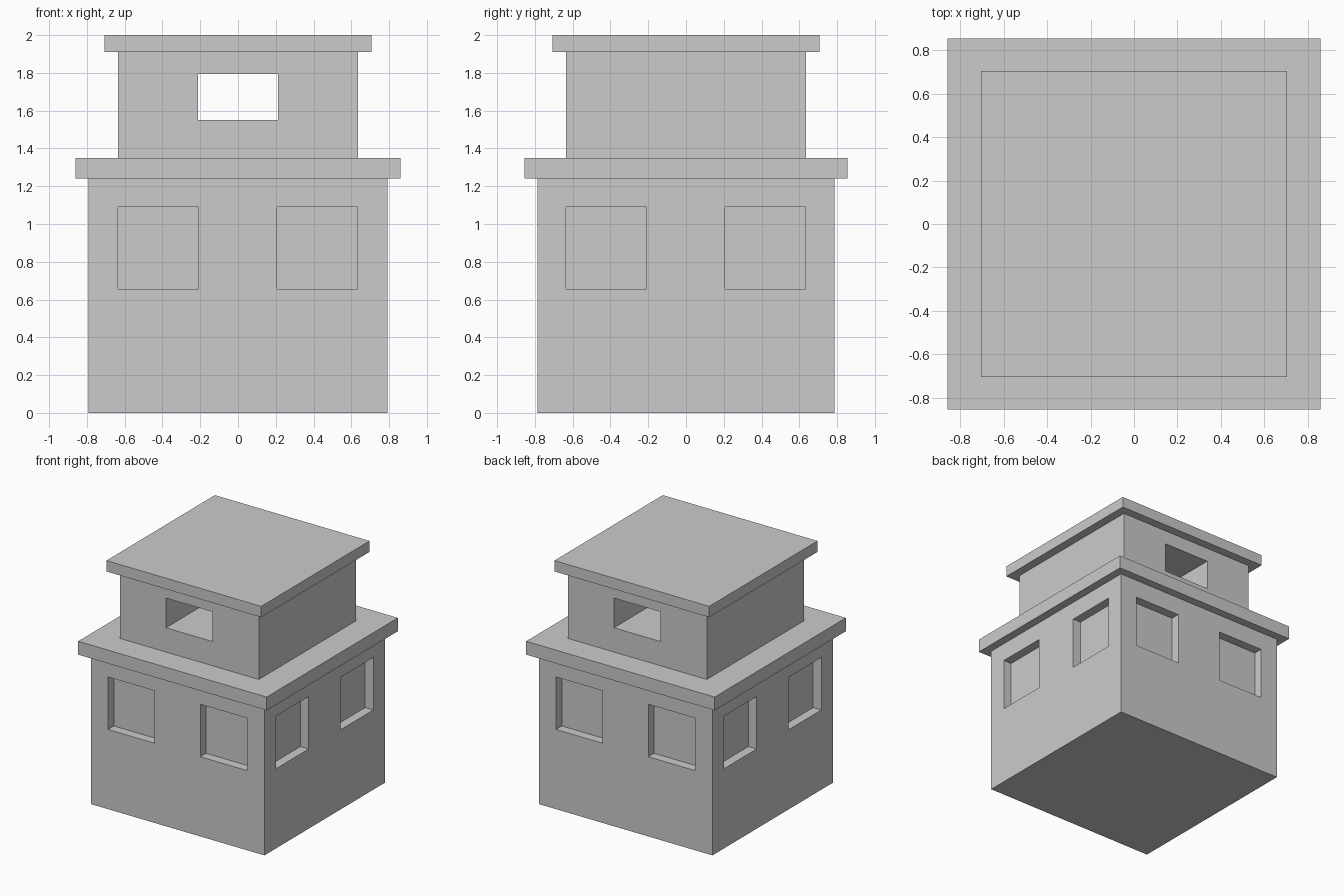
import bpy
from math import pi
from mathutils import Matrix

if "Cube" in bpy.data.objects:
    bpy.data.objects.remove(bpy.data.objects["Cube"])


def box(name, x, y, z):
    """Box from (min, max) ranges on each axis."""
    bpy.ops.mesh.primitive_cube_add(size=1)
    ob = bpy.context.object
    ob.name = name
    centre = [(r[0] + r[1]) / 2 for r in (x, y, z)]
    size = [r[1] - r[0] for r in (x, y, z)]
    ob.data.transform(Matrix.Translation(centre) @ Matrix.Diagonal((*size, 1)))
    return ob


def cut(target, cutter):
    """Subtract the cutter from the target, then remove it."""
    cutter.hide_render = True
    mod = target.modifiers.new("opening", 'BOOLEAN')
    mod.operation = 'DIFFERENCE'
    mod.solver = 'EXACT'
    mod.object = cutter
    bpy.context.view_layer.objects.active = target
    bpy.ops.object.modifier_apply(modifier=mod.name)
    bpy.data.objects.remove(cutter)


# Lower storey with two recessed windows on each of the four sides
WX, WY, DEPTH = 0.792, 0.787, 0.075
lower = box("lower_storey", (-WX, WX), (-WY, WY), (0, 1.24))
for side in range(4):
    wall = WX if side % 2 else WY
    for x0, x1 in ((-0.634, -0.21), (0.207, 0.632)):
        window = box("window_cutter", (x0, x1), (-wall - 0.1, -wall + DEPTH), (0.657, 1.09))
        window.data.transform(Matrix.Rotation(side * pi / 2, 4, 'Z'))
        cut(lower, window)

# Overhanging ledge between storeys
box("ledge", (-0.86, 0.86), (-0.855, 0.855), (1.24, 1.35))

# Upper storey with an opening running front to back
upper = box("upper_storey", (-0.634, 0.634), (-0.634, 0.634), (1.35, 1.91))
cut(upper, box("opening_cutter", (-0.213, 0.213), (-1, 1), (1.55, 1.795)))

# Flat roof
box("roof", (-0.706, 0.706), (-0.706, 0.706), (1.91, 2.0))
